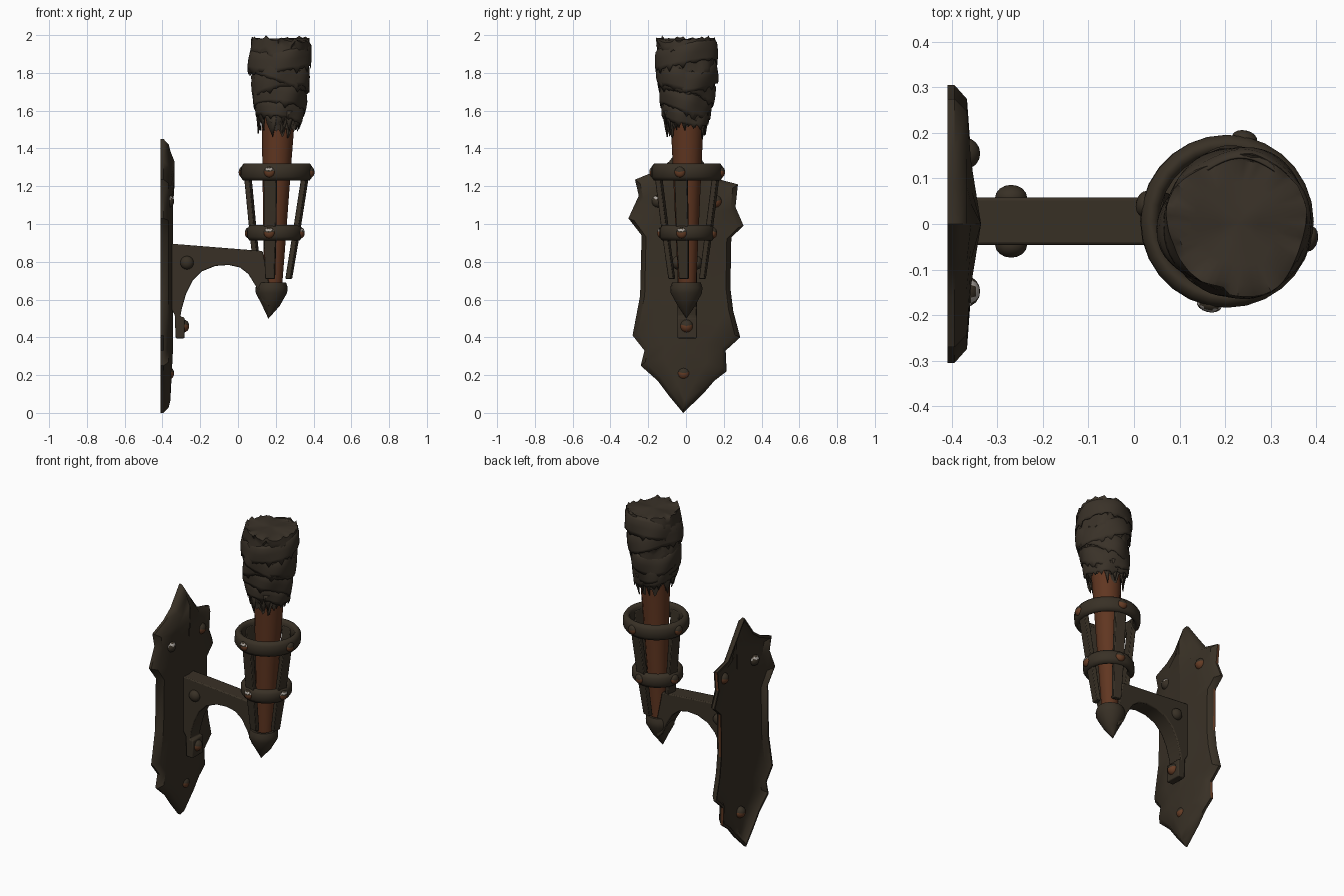
import bpy, bmesh, math, random
from mathutils import Vector

if "Cube" in bpy.data.objects:
    bpy.data.objects.remove(bpy.data.objects["Cube"])
random.seed(4)

def material(name, rgb):
    m = bpy.data.materials.new(name)
    m.diffuse_color = (*rgb, 1)
    m.use_nodes = True
    m.node_tree.nodes["Principled BSDF"].inputs["Base Color"].default_value = m.diffuse_color
    return m

IRON = material("dark iron", (0.040, 0.030, 0.019))
WOOD = material("red brown wood", (0.118, 0.037, 0.015))
RUST = material("rust", (0.13, 0.045, 0.018))
CLOTH = material("charred cloth", (0.041, 0.031, 0.021))
WORN = material("worn bare metal", (0.40, 0.37, 0.34))
CY = 0.006

def axis(z):                       # the torch leans slightly outwards
    return 0.187 + 0.03 * (z - 0.7)

def finish(name, bm, mats, angle=35, bevel=0):
    bmesh.ops.remove_doubles(bm, verts=bm.verts, dist=0.0005)
    bmesh.ops.recalc_face_normals(bm, faces=bm.faces)
    me = bpy.data.meshes.new(name)
    bm.to_mesh(me)
    bm.free()
    ob = bpy.data.objects.new(name, me)
    bpy.context.collection.objects.link(ob)
    for m in mats:
        me.materials.append(m)
    if bevel:
        mod = ob.modifiers.new("bevel", 'BEVEL')
        mod.width, mod.segments, mod.limit_method = bevel, 2, 'ANGLE'
    bpy.ops.object.select_all(action='DESELECT')
    ob.select_set(True)
    bpy.context.view_layer.objects.active = ob
    bpy.ops.object.shade_smooth_by_angle(angle=math.radians(angle))
    return ob

def skin(bm, rows, wrap_rows=False):
    """Quads between closed rows of points."""
    vs = [[bm.verts.new(p) for p in row] for row in rows]
    n = len(rows[0])
    for i in range(len(vs) if wrap_rows else len(vs) - 1):
        a, b = vs[i], vs[(i + 1) % len(vs)]
        for j in range(n):
            bm.faces.new((a[j], a[(j + 1) % n], b[(j + 1) % n], b[j]))
    return vs

def lathe(name, profile, mat, n=24, loop=False, angle=35):
    bm = bmesh.new()
    skin(bm, [[(axis(z) + r * math.cos(math.tau * j / n), CY + r * math.sin(math.tau * j / n), z)
               for j in range(n)] for r, z in profile], loop)
    return finish(name, bm, [mat], angle)

def bolt(name, pos, normal, r=0.035, h=0.032, rusty=False, chipped=False):
    """Domed bolt; rust gathers underneath, the top may be worn bare."""
    bm = bmesh.new()
    bmesh.ops.create_uvsphere(bm, u_segments=14, v_segments=8, radius=1)
    q = Vector(normal).to_track_quat('Z', 'Y')
    for v in bm.verts:
        v.co = Vector(pos) + q @ Vector((v.co.x * r, v.co.y * r, v.co.z * h))
    for f in bm.faces:
        d = (f.calc_center_median() - Vector(pos)).z / r
        if rusty and d < 0.1:
            f.material_index = 1
        if chipped and 0.35 < d < 0.7:
            f.material_index = 2
    return finish(name, bm, [IRON, RUST, WORN], 60)

# wall plate: jagged bent sheet with a bevelled rim and centre ridge, hollow behind
outline = [(-0.015, 0), (0.09, 0.10), (0.15, 0.17), (0.215, 0.22), (0.21, 0.33), (0.287, 0.40),
           (0.25, 0.54), (0.235, 0.66), (0.24, 0.93), (0.305, 0.99), (0.262, 1.09), (0.275, 1.21),
           (0.16, 1.24), (0.09, 1.33), (0, 1.45), (-0.09, 1.33), (-0.16, 1.28), (-0.27, 1.235),
           (-0.25, 1.15), (-0.305, 1.03), (-0.235, 0.94), (-0.243, 0.62), (-0.283, 0.41),
           (-0.22, 0.33), (-0.24, 0.25), (-0.15, 0.17), (-0.09, 0.09)]
n = len(outline)
def ring(x, sy=1.0, sz=1.0):
    return [(x, y * sy, 0.73 + (z - 0.73) * sz) for y, z in outline]
def ridge(dx):
    return [((-0.336 if z > 1.2 else -0.344) + dx, 0, min(1.33, max(0.34, z))) for y, z in outline]
bm = bmesh.new()
skin(bm, [ridge(0), ring(-0.358, 0.5, 0.91), ring(-0.367, 0.9, 0.96), ring(-0.394), ring(-0.41),
          ring(-0.41, 0.96, 0.98), ring(-0.383, 0.86, 0.94), ring(-0.374, 0.5, 0.9), ridge(-0.016)])
bm.faces.ensure_lookup_table()
for j in (7, 10, 3):               # rusted stretches of the thin edge
    bm.faces[3 * n + j].material_index = 1
finish("wall_plate", bm, [IRON, RUST], 42)

# plate bolts and strap bolt
bolt("plate_bolt_low", (-0.37, -0.012, 0.21), (1, 0, 0), rusty=True)
bolt("plate_bolt_right", (-0.37, 0.155, 1.12), (1, 0, 0), rusty=True)
bolt("plate_bolt_left", (-0.37, -0.148, 1.12), (1, 0, 0), chipped=True)
bolt("strap_bolt", (-0.29, 0.003, 0.46), (1, 0, 0), rusty=True)

# bracket arm: arched side profile extruded across y
profile = [(-0.36, 0.895), (-0.32, 0.893), (0.13, 0.857), (0.145, 0.78), (0.17, 0.66), (0.165, 0.56),
           (0.125, 0.60), (0.095, 0.67), (0.055, 0.735), (0.01, 0.77), (-0.05, 0.783), (-0.12, 0.778),
           (-0.19, 0.75), (-0.24, 0.70), (-0.275, 0.63), (-0.298, 0.55), (-0.305, 0.51),
           (-0.283, 0.505), (-0.283, 0.395), (-0.33, 0.395), (-0.335, 0.52), (-0.36, 0.56)]
bm = bmesh.new()
f = bm.faces.new([bm.verts.new((x, -0.046, z)) for x, z in profile])
ext = bmesh.ops.extrude_face_region(bm, geom=[f])
for v in ext['geom']:
    if isinstance(v, bmesh.types.BMVert):
        v.co.y = 0.058
finish("bracket_arm", bm, [IRON], 30, 0.006)
for s, y in ((-1, -0.046), (1, 0.058)):
    bolt("arm_bolt", (-0.27, y, 0.795), (0, s, 0), 0.036, 0.028)

# pointed cup under the torch
bm = bmesh.new()
cup = [(0.001, 0.50), (0.045, 0.565), (0.083, 0.635), (0.085, 0.665), (0.076, 0.69), (0.06, 0.69), (0.001, 0.65)]
skin(bm, [[(axis(z) - (0.02 if z < 0.52 else 0.008) + r * math.cos(math.tau * j / 16),
            CY - 0.004 + r * math.sin(math.tau * j / 16), z) for j in range(16)] for r, z in cup])
finish("cup", bm, [IRON], 40)

# cage rings
def band(name, ro, z, h):
    p = [(ro - 0.014, z - h), (ro, z - h + 0.02), (ro, z + h - 0.02), (ro - 0.014, z + h),
         (ro - 0.028, z + h), (ro - 0.04, z + h - 0.014), (ro - 0.04, z - h + 0.014), (ro - 0.028, z - h)]
    lathe(name, p, IRON, 28, True, 60)
band("upper_ring", 0.19, 1.275, 0.045)
band("lower_ring", 0.147, 0.953, 0.041)

# four cage straps with ring bolts
for k in range(4):
    a = math.radians(-12 + 90 * k)
    out, side = Vector((math.cos(a), math.sin(a), 0)), Vector((-math.sin(a), math.cos(a), 0))
    bm = bmesh.new()
    rows = []
    for r, z, w in ((0.083, 0.71, 0.025), (0.115, 0.94, 0.032), (0.16, 1.29, 0.034)):
        c = Vector((axis(z), CY, z))
        rows.append([c + out * (r + dr) + side * w * s
                     for dr, s in ((-0.014, -1), (0.014, -1), (0.014, 1), (-0.014, 1))])
    vs = skin(bm, rows)
    bm.faces.new(vs[0])
    bm.faces.new(vs[-1])
    finish(f"cage_strap_{k}", bm, [IRON], 30, 0.004)
    for r, z in ((0.186, 1.275), (0.143, 0.953)):
        bolt(f"ring_bolt_{k}", Vector((axis(z), CY, z)) + out * r, out, 0.029, 0.018,
             rusty=True, chipped=(k == 3 or (k == 0 and z < 1)))

# wooden handle
lathe("handle", [(0.001, 0.64), (0.046, 0.64), (0.056, 0.85), (0.067, 1.1), (0.078, 1.35),
                 (0.09, 1.6), (0.001, 1.6)], WOOD, 12, False, 40)

# cloth head: spiral folds, torn hem and rim, flat burnt top
def head_radius(z):
    pts = [(1.42, 0.084), (1.5, 0.094), (1.56, 0.106), (1.65, 0.124), (1.78, 0.143), (1.9, 0.147), (2.0, 0.15)]
    for (z0, r0), (z1, r1) in zip(pts, pts[1:]):
        if z <= z1:
            return r0 + (r1 - r0) * (z - z0) / (z1 - z0)
    return pts[-1][1]

N = 56
def cloth_point(a, z, dr=0.0, k=1.0):
    r = head_radius(z) + 0.005 * math.sin(3 * a + 9 * z) + 0.004 * math.sin(5 * a - 22 * z) + dr
    return (axis(z) + 0.003 + k * r * math.cos(a), CY - 0.004 + k * r * math.sin(a), z)

ang = [math.tau * j / N for j in range(N)]
hem = [1.53 + 0.03 * math.sin(2 * a + 1) + random.uniform(-0.055, 0.03) for a in ang]
rim = [1.978 + 0.008 * math.sin(2 * a) + random.uniform(-0.012, 0.014) for a in ang]
bm = bmesh.new()
rows = []
for i in range(27):
    t = i / 26
    row = []
    for a, lo, hi in zip(ang, hem, rim):
        fold = (4.5 * t + 0.35 * math.sin(a + 1) + a / math.tau) % 1.0
        row.append(cloth_point(a, lo + (hi - lo) * t, 0.013 * (1 - fold)))
    rows.append(row)
for k in (0.9, 0.6, 0.3, 0.001):   # top surface
    rows.append([cloth_point(a, 1.976 + 0.008 * math.sin(3 * a) * k + 0.004 * (1 - k), 0, k) for a in ang])
skin(bm, rows)
finish("cloth_head", bm, [CLOTH], 45)

# tilted wrap strips with torn lower edges
wraps = [(1.90, 0.11, 0.03, 0.4), (1.82, 0.12, -0.055, 1.6), (1.74, 0.12, 0.06, 2.6),
         (1.66, 0.11, -0.045, 0.2), (1.60, 0.09, 0.03, 4.0)]
for k, (zc, h, tilt, ph) in enumerate(wraps):
    bm = bmesh.new()
    tear = [random.uniform(0, 0.012) + (random.random() < 0.1) * 0.022 for a in ang]
    rows = [[cloth_point(a, zc + tilt * math.sin(a + ph) + h * (t - 0.5) - (te if t == 0 else 0),
                         dr + 0.003 * math.sin(4 * a + ph)) for a, te in zip(ang, tear)]
            for t, dr in ((0, 0.020), (0.1, 0.02), (0.45, 0.017), (0.8, 0.011), (1, -0.006))]
    skin(bm, rows)
    ob = finish(f"cloth_wrap_{k}", bm, [CLOTH], 60)
    ob.modifiers.new("thickness", 'SOLIDIFY').thickness = 0.005

# loose tatters hanging at the hem
bm = bmesh.new()
for k in range(13):
    a, z = math.tau * k / 13 + random.uniform(-0.15, 0.15), random.uniform(1.58, 1.64)
    w, l = random.uniform(0.18, 0.3), random.uniform(0.09, 0.15)
    p = [cloth_point(a + da, z - l * d, 0.012) for da, d in
         ((-w, 0), (w, 0), (w * 0.6, 0.55), (w * 0.2, 1), (-w * 0.3, 0.7), (-w * 0.8, 0.45))]
    bm.faces.new([bm.verts.new(q) for q in p])
ob = finish("cloth_tatters", bm, [CLOTH], 40)
ob.modifiers.new("thickness", 'SOLIDIFY').thickness = 0.006
